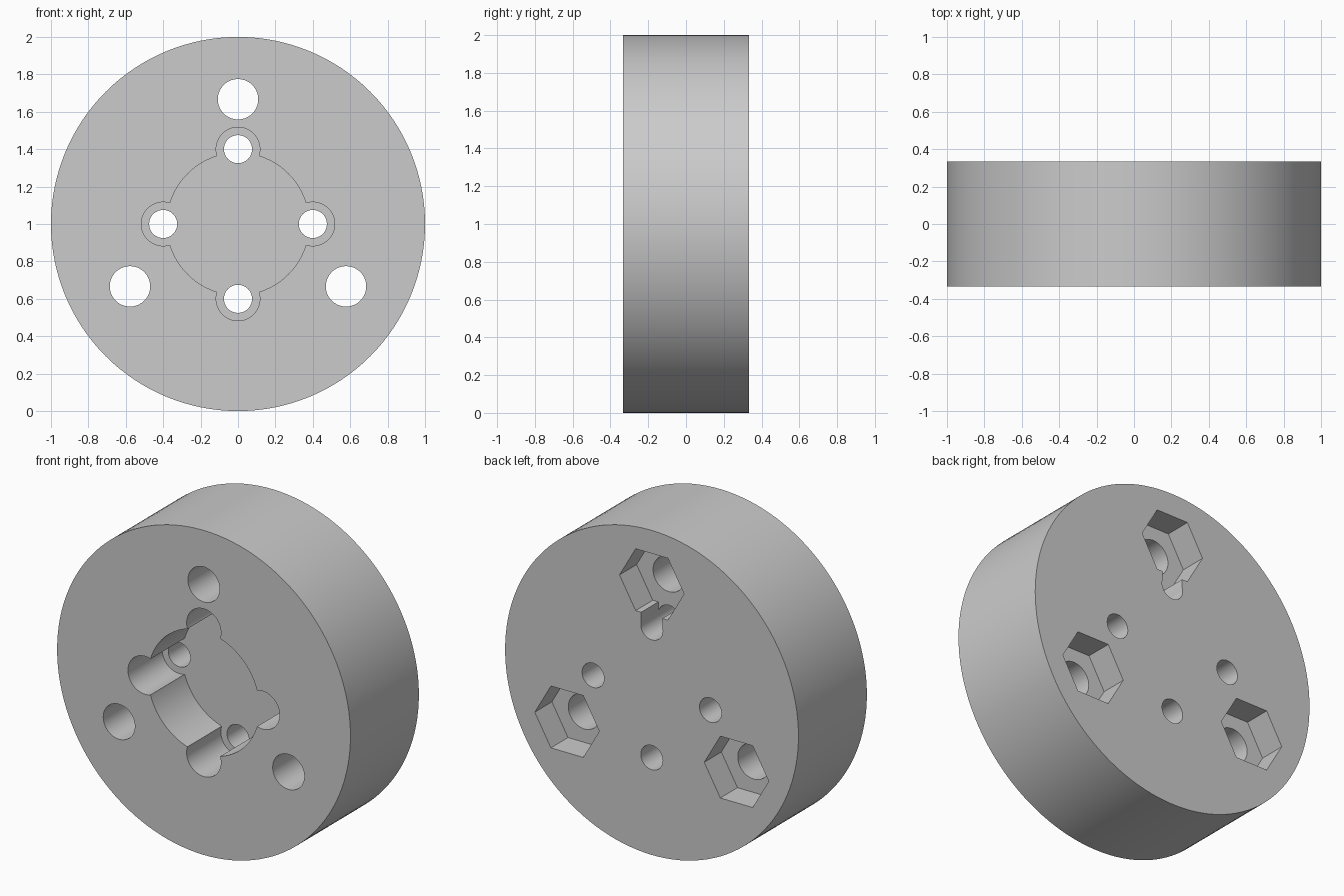
import bpy
from math import pi, radians, sin, cos

cube = bpy.data.objects.get("Cube")
if cube:
    bpy.data.objects.remove(cube, do_unlink=True)

HALF = 1 / 3          # half of the disc thickness
OVER = 0.1            # how far cutters stick out of the faces
MID = 1.0             # height of the disc axis


def cylinder(name, radius, x, z, y0, y1, sides=64, turn=0.0):
    """Cylinder or prism lying along y between y0 and y1."""
    bpy.ops.mesh.primitive_cylinder_add(
        vertices=sides, radius=radius, depth=y1 - y0,
        location=(x, (y0 + y1) / 2, z), rotation=(pi / 2, turn, 0))
    ob = bpy.context.object
    ob.name = name
    bpy.ops.object.transform_apply(location=True, rotation=True, scale=True)
    return ob


def box(name, x0, x1, y0, y1, z0, z1):
    bpy.ops.mesh.primitive_cube_add(
        size=1, location=((x0 + x1) / 2, (y0 + y1) / 2, (z0 + z1) / 2))
    ob = bpy.context.object
    ob.name = name
    ob.scale = (x1 - x0, y1 - y0, z1 - z0)
    bpy.ops.object.transform_apply(location=True, rotation=True, scale=True)
    return ob


def polar(distance, degrees):
    return distance * cos(radians(degrees)), MID + distance * sin(radians(degrees))


# Disc body
body = cylinder("hub_disc", 1.0, 0, MID, -HALF, HALF, sides=128)
cutters = []

# Round front recess with four lobes, each with a small through hole
cutters.append(cylinder("recess", 0.38, 0, MID, -HALF - OVER, 0, sides=96))
for angle in (0, 90, 180, 270):
    x, z = polar(0.4, angle)
    cutters.append(cylinder("lobe", 0.117, x, z, -HALF - OVER, 0))
    cutters.append(cylinder("small_hole", 0.075, x, z, -HALF - OVER, HALF + OVER))

# Three bolt holes with hexagonal nut pockets at the back
for angle in (90, 210, 330):
    x, z = polar(0.667, angle)
    cutters.append(cylinder("bolt_hole", 0.108, x, z, -HALF - OVER, HALF + OVER))
    cutters.append(cylinder("nut_pocket", 0.22, x, z, HALF / 2, HALF + OVER,
                            sides=6, turn=pi / 6))

# Short slot joining the top small hole to the top nut pocket
cutters.append(box("slot", -0.072, 0.072, HALF / 2, HALF + OVER, 1.41, 1.52))

# Cut everything out of the disc
bpy.ops.object.select_all(action='DESELECT')
body.select_set(True)
bpy.context.view_layer.objects.active = body
for cutter in cutters:
    cutter.hide_render = True
    mod = body.modifiers.new("cut", 'BOOLEAN')
    mod.operation = 'DIFFERENCE'
    mod.solver = 'EXACT'
    mod.object = cutter
    bpy.ops.object.modifier_apply(modifier=mod.name)
for cutter in cutters:
    bpy.data.objects.remove(cutter, do_unlink=True)

# Plain grey finish
grey = bpy.data.materials.new("plain_grey")
grey.use_nodes = True
colour = (0.6, 0.6, 0.6, 1)
grey.diffuse_color = colour
grey.node_tree.nodes["Principled BSDF"].inputs["Base Color"].default_value = colour
body.data.materials.clear()
body.data.materials.append(grey)
for face in body.data.polygons:
    face.material_index = 0

bpy.ops.object.shade_smooth_by_angle(angle=radians(30))
